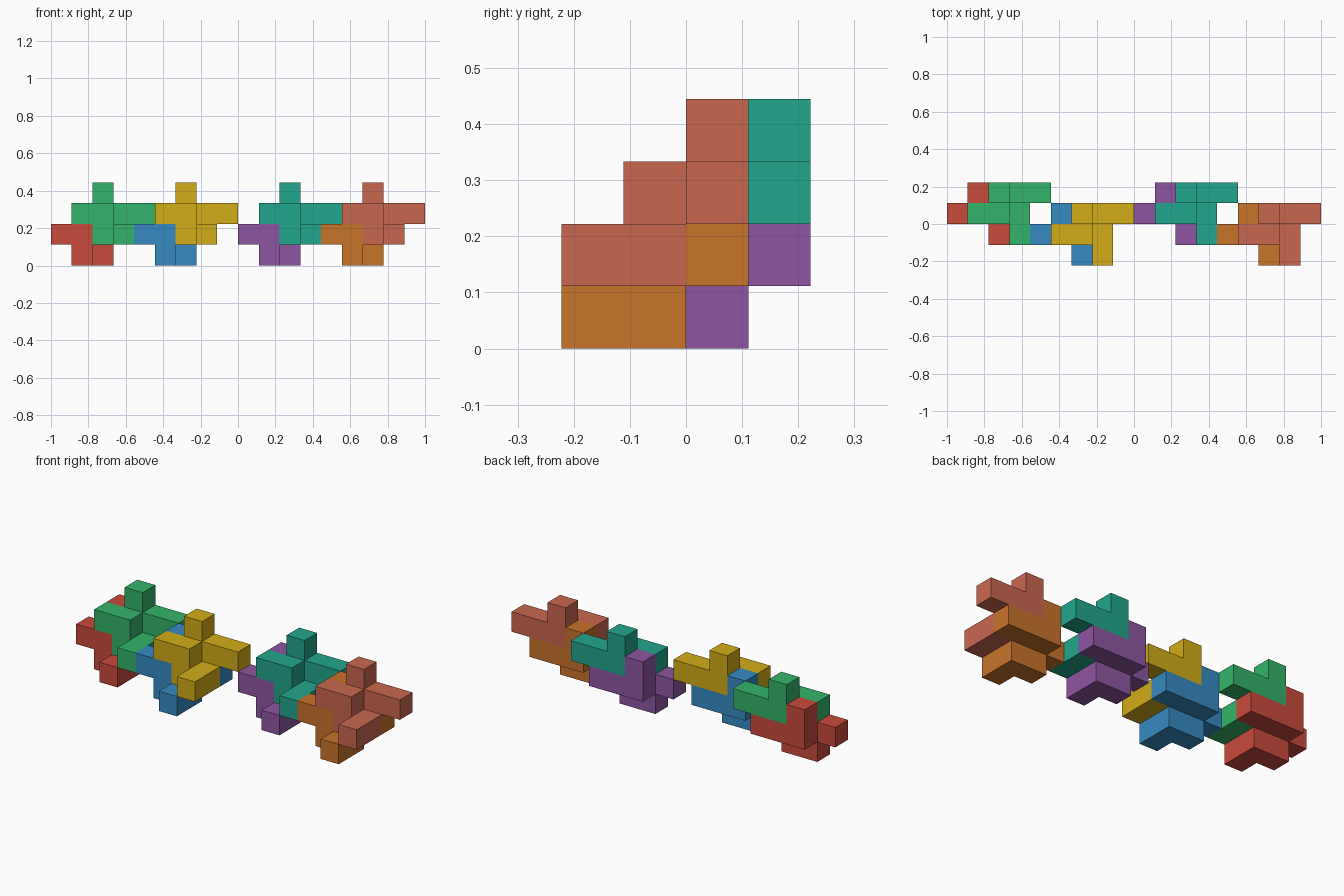
import bpy, bmesh
from mathutils import Vector

if "Cube" in bpy.data.objects:
    bpy.data.objects.remove(bpy.data.objects["Cube"])

U = 1 / 9  # edge of one cube

# The nine cubes of one polycube tile (x, y, z cell indices)
TILE = {
    (1, 0, 0), (2, 0, 0), (2, -1, 0),
    (0, 0, 1), (1, 0, 1), (1, 1, 1), (2, 1, 1), (3, 1, 1),
    (1, 1, 2),
}

# Part name, cell offset, sRGB colour
PIECES = [
    ("red_tile", (-9, 0, 0), (201, 74, 60)),
    ("green_tile", (-8, 0, 1), (52, 180, 106)),
    ("blue_tile", (-5, -1, 0), (54, 138, 194)),
    ("yellow_tile", (-4, -1, 1), (210, 172, 24)),
    ("purple_tile", (0, 0, 0), (141, 86, 161)),
    ("teal_tile", (1, 0, 1), (34, 166, 140)),
    ("orange_tile", (4, -1, 0), (200, 115, 42)),
    ("salmon_tile", (5, -1, 1), (201, 103, 80)),
]


def linear(c):
    c /= 255
    return c / 12.92 if c <= 0.04045 else ((c + 0.055) / 1.055) ** 2.4


def tile_mesh(name):
    """Outer skin of the tile, with flat regions merged."""
    bm = bmesh.new()
    for cell in sorted(TILE):
        centre = Vector(cell) + Vector((0.5, 0.5, 0.5))
        for axis in range(3):
            for sign in (-1, 1):
                n = Vector((0, 0, 0))
                n[axis] = sign
                if tuple(int(a + b) for a, b in zip(cell, n)) in TILE:
                    continue
                u = Vector((0, 0, 0))
                u[(axis + 1) % 3] = 0.5
                v = n.cross(u)
                mid = centre + n * 0.5
                corners = (mid - u - v, mid + u - v, mid + u + v, mid - u + v)
                bm.faces.new([bm.verts.new(p * U) for p in corners])
    bmesh.ops.remove_doubles(bm, verts=bm.verts, dist=1e-4)
    bmesh.ops.dissolve_limit(bm, angle_limit=0.02, verts=bm.verts, edges=bm.edges)
    me = bpy.data.meshes.new(name)
    bm.to_mesh(me)
    bm.free()
    return me


# Eight copies of the tile, in two stacked layers
for name, offset, rgb in PIECES:
    me = tile_mesh(name)
    mat = bpy.data.materials.new(name + "_colour")
    mat.diffuse_color = (*[linear(c) for c in rgb], 1)
    mat.use_nodes = True
    mat.node_tree.nodes["Principled BSDF"].inputs["Base Color"].default_value = mat.diffuse_color
    me.materials.append(mat)
    ob = bpy.data.objects.new(name, me)
    ob.location = Vector(offset) * U
    bpy.context.collection.objects.link(ob)
